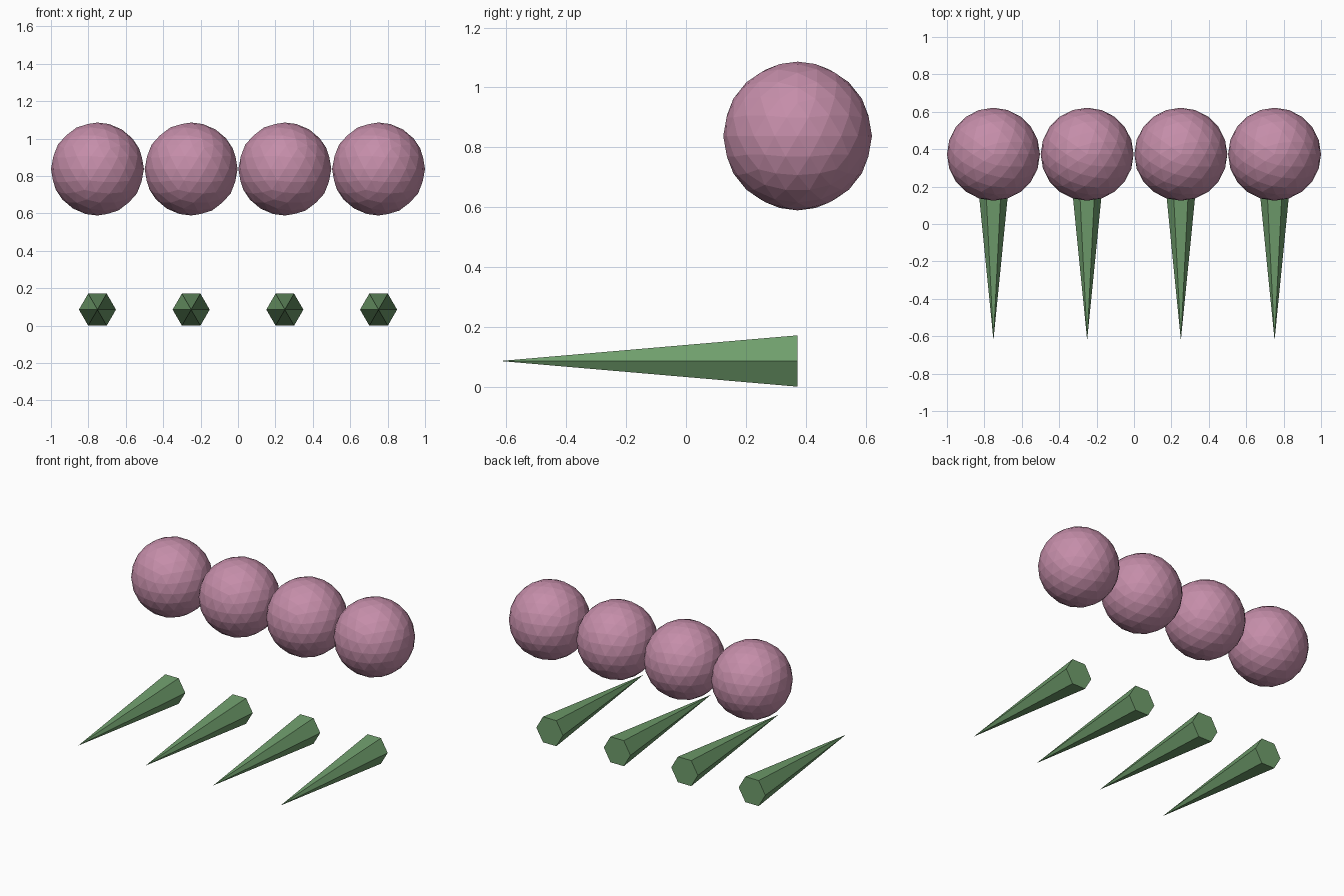
import bpy, bmesh, math

if "Cube" in bpy.data.objects:
    bpy.data.objects.remove(bpy.data.objects["Cube"])

def material(name, rgb):
    m = bpy.data.materials.new(name)
    m.diffuse_color = (*rgb, 1)
    m.use_nodes = True
    m.node_tree.nodes["Principled BSDF"].inputs["Base Color"].default_value = m.diffuse_color
    return m

def add_object(name, bm, loc, mat):
    bmesh.ops.recalc_face_normals(bm, faces=bm.faces[:])
    me = bpy.data.meshes.new(name)
    bm.to_mesh(me)
    bm.free()
    me.materials.append(mat)
    ob = bpy.data.objects.new(name, me)
    ob.location = loc
    bpy.context.collection.objects.link(ob)

pink = material("pink", (0.56, 0.27, 0.40))
green = material("green", (0.16, 0.34, 0.15))

BALL_R, SPIKE_R, BACK_Y, TIP_Y = 0.2485, 0.099, 0.373, -0.6215
SPIKE_Z = SPIKE_R * math.cos(math.pi / 6)

for i in range(4):
    x = (i - 1.5) * 0.501

    # Faceted ball
    bm = bmesh.new()
    bmesh.ops.create_icosphere(bm, subdivisions=3, radius=BALL_R)
    add_object(f"ball_{i + 1}", bm, (x, BACK_Y, 0.8375), pink)

    # Six-sided spike pointing forward, capped at the back
    bm = bmesh.new()
    ring = [bm.verts.new((SPIKE_R * math.cos(k * math.pi / 3), 0,
                          SPIKE_R * math.sin(k * math.pi / 3))) for k in range(6)]
    tip = bm.verts.new((0, TIP_Y - BACK_Y, 0))
    bm.faces.new(ring)
    for k in range(6):
        bm.faces.new((ring[k], ring[(k + 1) % 6], tip))
    add_object(f"spike_{i + 1}", bm, (x, BACK_Y, SPIKE_Z), green)
